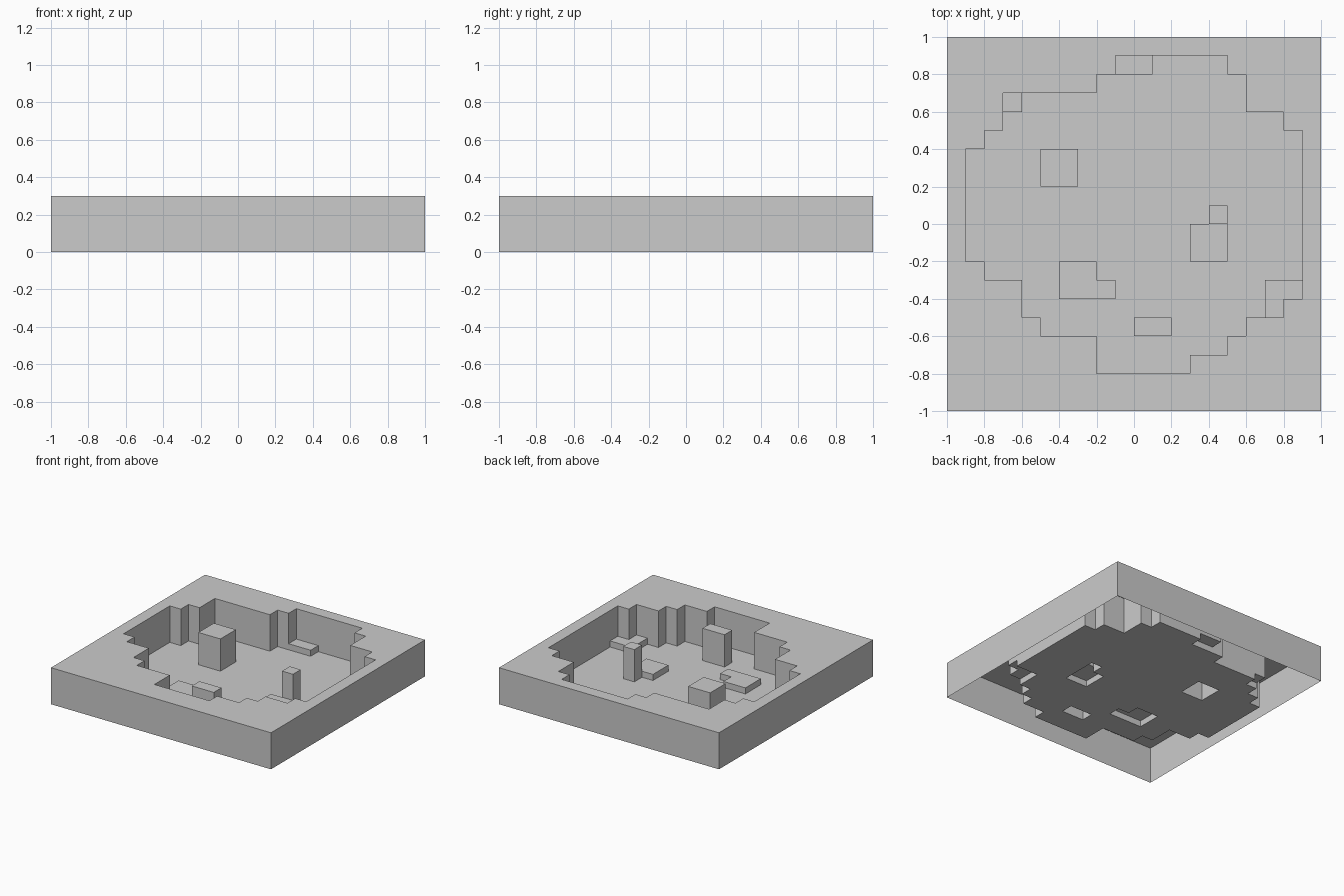
import bpy, bmesh

if "Cube" in bpy.data.objects:
    bpy.data.objects.remove(bpy.data.objects["Cube"])

U = 0.1                      # cell size
RIM, TALL, LOW = 0.3, 0.265, 0.05

# Pit: row index -> (first, last+1) column, in cells
pit = {-8: (-2, 3), -7: (-2, 5), -6: (-5, 6), -5: (-6, 8), -4: (-6, 9),
       -3: (-8, 9), 4: (-8, 9), 5: (-7, 8), 6: (-7, 6), 7: (-2, 6), 8: (-1, 5)}
for j in range(-2, 4):
    pit[j] = (-9, 9)

# Raised blocks in the pit: part, height, x0, x1, y0, y1
blocks = [("square_pillar", TALL, -5, -3, 2, 4),
          ("narrow_pillar", TALL, 4, 5, 0, 1),
          ("front_pillar", TALL, 0, 2, -6, -5),
          ("right_slab", LOW, 3, 5, -2, 0),
          ("left_slab", LOW, -4, -2, -4, -2),
          ("left_slab", LOW, -2, -1, -4, -3),
          ("edge_slab", LOW, 7, 9, -4, -3),
          ("edge_slab", LOW, 7, 8, -5, -4),
          ("back_slab", LOW, -1, 1, 8, 9),
          ("corner_slab", LOW, -7, -6, 6, 7)]

# Height and part name of every cell
cells = {}
for i in range(-10, 10):
    for j in range(-10, 10):
        a, b = pit.get(j, (0, 0))
        cells[i, j] = ("pit_floor", 0.0) if a <= i < b else ("rim", RIM)
for name, h, x0, x1, y0, y1 in blocks:
    for i in range(x0, x1):
        for j in range(y0, y1):
            cells[i, j] = (name, h)


def build(part):
    """Open-bottomed sheet: cell tops plus walls down to lower neighbours."""
    bm = bmesh.new()

    def quad(*pts):
        bm.faces.new([bm.verts.new((x * U, y * U, z)) for x, y, z in pts])

    for (i, j), (name, h) in cells.items():
        if name != part:
            continue
        c = [(i, j), (i + 1, j), (i + 1, j + 1), (i, j + 1)]
        quad(*[(x, y, h) for x, y in c])
        for k, (dx, dy) in enumerate([(0, -1), (1, 0), (0, 1), (-1, 0)]):
            low = cells.get((i + dx, j + dy), ("", 0.0))[1]
            if low < h:
                p, q = c[k], c[(k + 1) % 4]
                quad((*p, low), (*q, low), (*q, h), (*p, h))
    bmesh.ops.remove_doubles(bm, verts=bm.verts, dist=1e-4)
    # Merge flat neighbours into clean large faces
    bmesh.ops.dissolve_limit(bm, angle_limit=0.01, verts=bm.verts, edges=bm.edges)
    bmesh.ops.triangulate(bm, faces=[f for f in bm.faces if len(f.verts) > 4])
    me = bpy.data.meshes.new(part)
    bm.to_mesh(me)
    bm.free()
    bpy.context.collection.objects.link(bpy.data.objects.new(part, me))


for part in sorted({name for name, h in cells.values()}):
    build(part)
